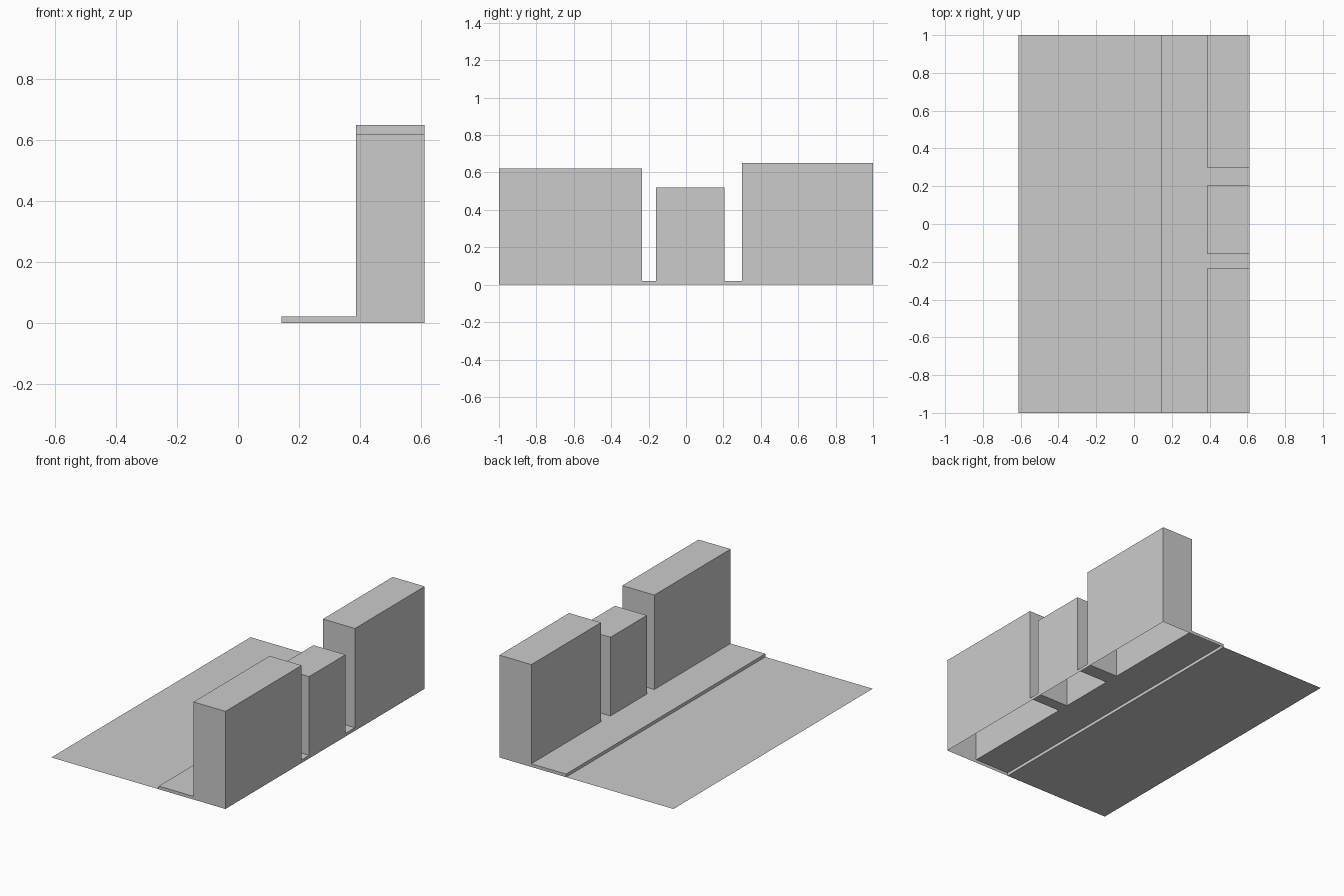
import bpy, bmesh

if "Cube" in bpy.data.objects:
    bpy.data.objects.remove(bpy.data.objects["Cube"])

X0, CURB, FRONT, X1 = -0.612, 0.143, 0.387, 0.612
KERB_H = 0.02
# y start, y end, roof height
BUILDINGS = [(-1.0, -0.235, 0.62), (-0.16, 0.205, 0.52), (0.30, 1.0, 0.65)]


def finish(name, bm, fix_normals=True):
    bmesh.ops.remove_doubles(bm, verts=bm.verts, dist=1e-5)
    if fix_normals:
        bm.normal_update()
    mesh = bpy.data.meshes.new(name)
    bm.to_mesh(mesh)
    bm.free()
    obj = bpy.data.objects.new(name, mesh)
    bpy.context.collection.objects.link(obj)
    return obj


def flat(bm, x0, x1, y0, y1, z):
    """Upward-facing rectangle."""
    corners = [(x0, y0, z), (x1, y0, z), (x1, y1, z), (x0, y1, z)]
    return bm.faces.new([bm.verts.new(c) for c in corners])


def skirt(bm, z):
    """Drop walls from every open edge down to height z, facing outward."""
    for loop in [e.link_loops[0] for e in bm.edges if e.is_boundary]:
        a, b = loop.vert, loop.link_loop_next.vert
        c = bm.verts.new((b.co.x, b.co.y, z))
        d = bm.verts.new((a.co.x, a.co.y, z))
        bm.faces.new((b, a, d, c))


# road surface
bm = bmesh.new()
flat(bm, X0, CURB, -1, 1, 0)
finish("road", bm)

# raised pavement, open underneath, running between the buildings
bm = bmesh.new()
ys = [y for b in BUILDINGS for y in b[:2]]
under_buildings = []
for i, (y0, y1) in enumerate(zip(ys, ys[1:])):
    flat(bm, CURB, FRONT, y0, y1, KERB_H)
    plot = flat(bm, FRONT, X1, y0, y1, KERB_H)
    if i % 2 == 0:
        under_buildings.append(plot)
bmesh.ops.remove_doubles(bm, verts=bm.verts, dist=1e-5)
skirt(bm, 0)
bmesh.ops.delete(bm, geom=under_buildings, context='FACES_ONLY')
finish("pavement", bm)

# building blocks: roof and four walls, open at the bottom
for i, (y0, y1, h) in enumerate(BUILDINGS):
    bm = bmesh.new()
    flat(bm, FRONT, X1, y0, y1, h)
    skirt(bm, KERB_H)
    finish(f"building_{i + 1}", bm)
